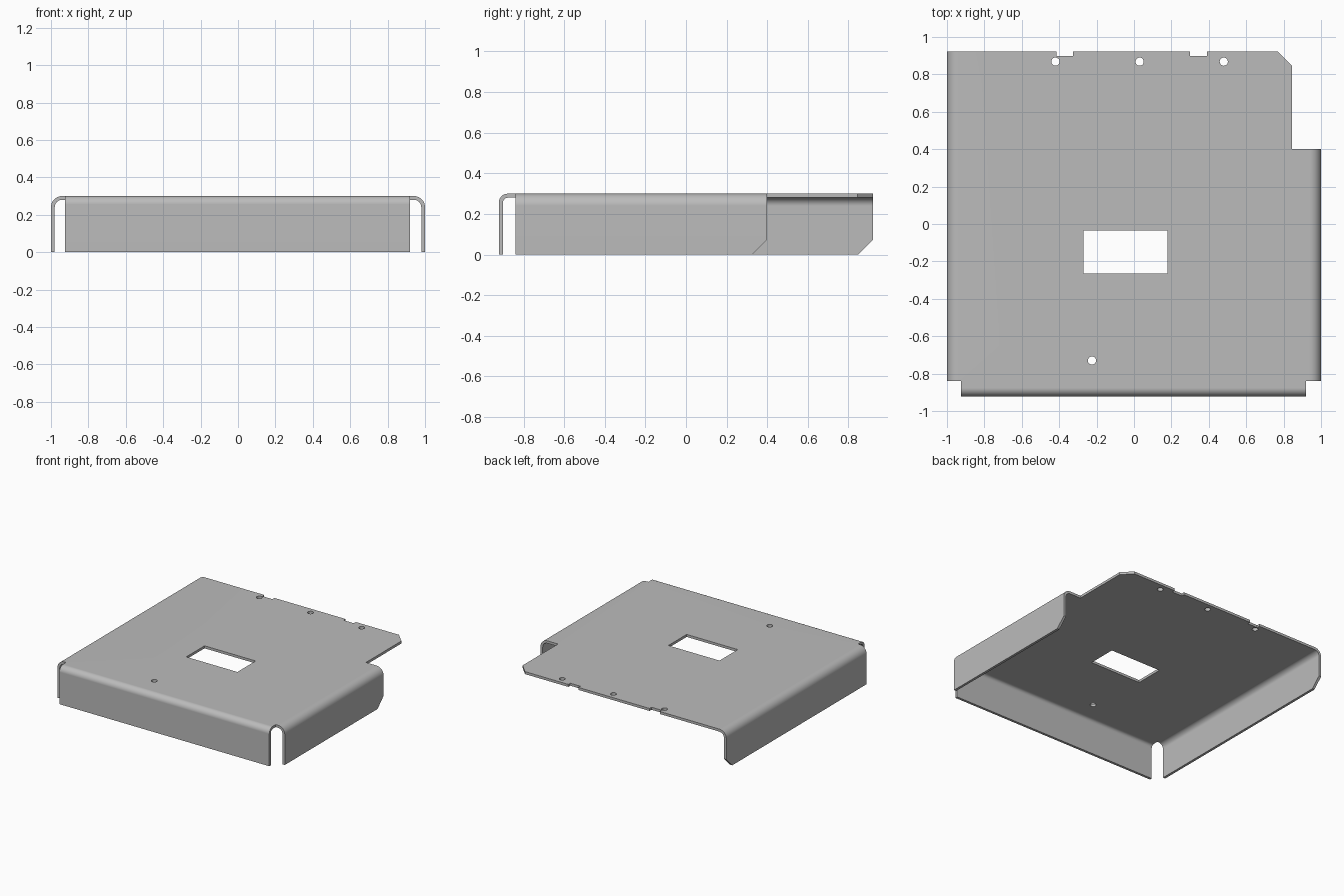
import bpy, bmesh, math
from mathutils import Vector

HEIGHT = 0.30
THICK = 0.02
CHAMFER = 0.075

if "Cube" in bpy.data.objects:
    bpy.data.objects.remove(bpy.data.objects["Cube"], do_unlink=True)

steel = bpy.data.materials.new("grey_sheet_metal")
steel.use_nodes = True
grey = (0.5, 0.5, 0.5, 1)
steel.diffuse_color = grey
steel.node_tree.nodes["Principled BSDF"].inputs["Base Color"].default_value = grey

bm = bmesh.new()


def loop(points):
    """Closed ring of edges at the height of the top panel."""
    verts = [bm.verts.new((x, y, HEIGHT)) for x, y in points]
    return [bm.edges.new((v, verts[(i + 1) % len(verts)])) for i, v in enumerate(verts)]


def circle(cx, cy, r=0.022, n=20):
    return [(cx + r * math.cos(2 * math.pi * i / n), cy + r * math.sin(2 * math.pi * i / n))
            for i in range(n)]


def flange(edge, out, radius, chamfer=False, steps=8):
    """Bend the sheet down from an edge, then run it straight to the floor."""
    out = Vector(out)
    path = []
    for i in range(1, steps + 1):
        a = math.pi / 2 * i / steps
        path.append((radius * math.sin(a), radius * (1 - math.cos(a)), 0))
    if chamfer:
        path.append((radius, HEIGHT - CHAMFER, 0))
    path.append((radius, HEIGHT, CHAMFER if chamfer else 0))
    base = [v.co.copy() for v in edge.verts]
    back = max(base, key=lambda p: p.y)
    row = list(edge.verts)
    for across, down, cut in path:
        new = []
        for p in base:
            shift = cut if p is back else 0
            new.append(bm.verts.new(p + out * across - Vector((0, shift, down))))
        bm.faces.new((row[0], row[1], new[1], new[0]))
        row = new


# Top panel: outline with corner reliefs, rear notches and a clipped corner
outline = [
    (-0.925, -0.877), (0.92, -0.877), (0.92, -0.84), (0.94, -0.84),
    (0.94, 0.40), (0.845, 0.40), (0.845, 0.845), (0.77, 0.922),
    (0.39, 0.922), (0.39, 0.897), (0.30, 0.897), (0.30, 0.922),
    (-0.325, 0.922), (-0.325, 0.897), (-0.415, 0.897), (-0.415, 0.922),
    (-0.94, 0.922), (-0.94, -0.84), (-0.925, -0.84),
]
border = loop(outline)
edges = list(border)

# Window and screw holes
edges += loop([(-0.27, -0.265), (0.18, -0.265), (0.18, -0.035), (-0.27, -0.035)])
for x, y in [(-0.42, 0.868), (0.03, 0.868), (0.48, 0.868), (-0.225, -0.73)]:
    edges += loop(circle(x, y))
bmesh.ops.triangle_fill(bm, edges=edges, use_beauty=True, normal=(0, 0, 1))

# Folded flanges
flange(border[0], (0, -1, 0), 0.045)
flange(border[3], (1, 0, 0), 0.06, chamfer=True)
flange(border[16], (-1, 0, 0), 0.06, chamfer=True)

# Outer side faces outward
bmesh.ops.recalc_face_normals(bm, faces=bm.faces)
bm.normal_update()
if max(bm.faces, key=lambda f: abs(f.normal.z) * f.calc_area()).normal.z < 0:
    bmesh.ops.reverse_faces(bm, faces=bm.faces)

mesh = bpy.data.meshes.new("sheet_metal_cover")
bm.to_mesh(mesh)
bm.free()
mesh.materials.append(steel)
cover = bpy.data.objects.new("sheet_metal_cover", mesh)
bpy.context.collection.objects.link(cover)
bpy.ops.object.select_all(action="DESELECT")
bpy.context.view_layer.objects.active = cover
cover.select_set(True)

# Sheet thickness, then smooth bends with crisp cut edges
solid = cover.modifiers.new("thickness", "SOLIDIFY")
solid.thickness = THICK
solid.offset = -1
solid.use_even_offset = True
bpy.ops.object.modifier_apply(modifier=solid.name)
bpy.ops.object.shade_smooth_by_angle(angle=math.radians(30))
weighted = cover.modifiers.new("flat_panel_normals", "WEIGHTED_NORMAL")
weighted.keep_sharp = True
